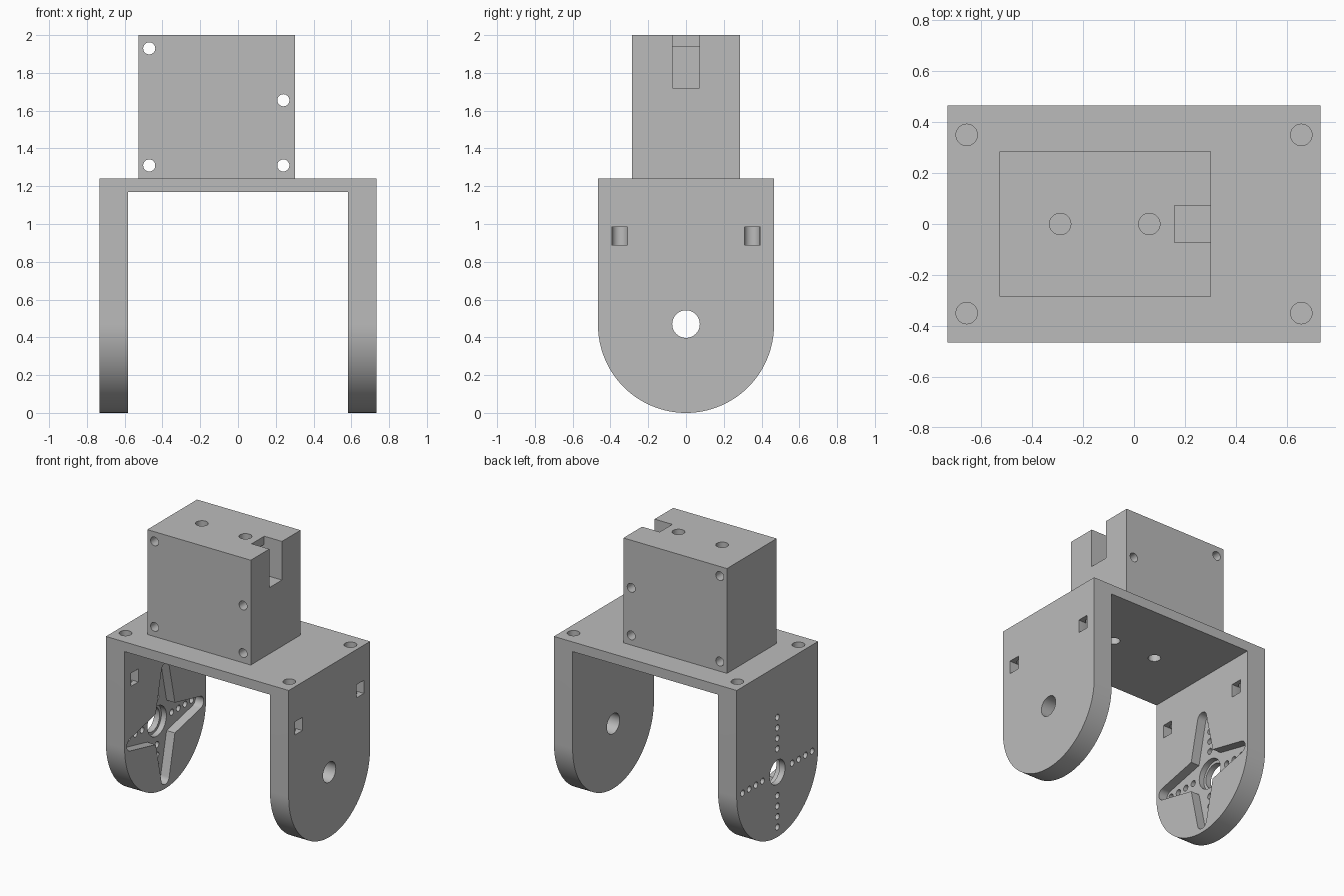
import bpy, bmesh
from math import sin, cos, pi, radians

cube = bpy.data.objects.get("Cube")
if cube:
    bpy.data.objects.remove(cube, do_unlink=True)

grey = bpy.data.materials.new("plain grey")
grey.use_nodes = True
tint = (0.5, 0.5, 0.5, 1)
grey.diffuse_color = tint
grey.node_tree.nodes["Principled BSDF"].inputs["Base Color"].default_value = tint


def rect(u0, u1, v0, v1):
    return [(u0, v0), (u1, v0), (u1, v1), (u0, v1)]


def arc(u, v, r, start, end, steps):
    angles = [start + (end - start) * i / steps for i in range(steps + 1)]
    return [(u + r * cos(a), v + r * sin(a)) for a in angles]


def circle(u, v, r, sides=32):
    return arc(u, v, r, 0, 2 * pi, sides)[:-1]


def prisms(name, axis, items):
    """Extrude each (outline, start, end) along the axis into one object."""
    place = {"x": lambda u, v, t: (t, u, v),
             "y": lambda u, v, t: (u, t, v),
             "z": lambda u, v, t: (u, v, t)}[axis]
    bm = bmesh.new()
    for outline, start, end in items:
        a = [bm.verts.new(place(u, v, start)) for u, v in outline]
        b = [bm.verts.new(place(u, v, end)) for u, v in outline]
        bm.faces.new(a)
        bm.faces.new(b[::-1])
        for i in range(len(a)):
            j = (i + 1) % len(a)
            bm.faces.new((a[j], a[i], b[i], b[j]))
    bmesh.ops.recalc_face_normals(bm, faces=bm.faces)
    mesh = bpy.data.meshes.new(name)
    bm.to_mesh(mesh)
    bm.free()
    mesh.materials.append(grey)
    obj = bpy.data.objects.new(name, mesh)
    bpy.context.collection.objects.link(obj)
    return obj


def cut(target, axis, items):
    cutter = prisms("cutter", axis, items)
    cutter.hide_render = True
    mod = target.modifiers.new("cut", "BOOLEAN")
    mod.operation, mod.solver, mod.object = "DIFFERENCE", "EXACT", cutter
    bpy.context.view_layer.objects.active = target
    bpy.ops.object.modifier_apply(modifier=mod.name)
    bpy.data.objects.remove(cutter, do_unlink=True)


def smooth(obj):
    bpy.ops.object.select_all(action="DESELECT")
    obj.select_set(True)
    bpy.context.view_layer.objects.active = obj
    bpy.ops.object.shade_smooth_by_angle(angle=radians(30))


half_x, inner_x, half_y = 0.733, 0.583, 0.466
deck_low, deck_top, pivot_z = 1.17, 1.24, 0.47

# U-shaped bracket: round-ended side profile with the gap removed
side = arc(0, half_y, half_y, pi, 2 * pi, 64)
side += [(half_y, deck_top), (-half_y, deck_top)]
bracket = prisms("bracket", "x", [(side, -half_x, half_x)])
cut(bracket, "y", [(rect(-inner_x, inner_x, -0.1, deck_low), -0.6, 0.6)])

# Bolt holes at the deck corners and two mounting holes under the body
holes = [(circle(x, y, 0.042), 0.88, 1.3)
         for x in (-0.657, 0.657) for y in (-0.35, 0.35)]
holes += [(circle(x, 0, 0.042), 1.1, 1.3) for x in (-0.175, 0.175)]
cut(bracket, "z", holes)

# Square nut pockets, all opening towards +x
cut(bracket, "x", [(rect(y - 0.043, y + 0.043, 0.89, 0.985), a, b)
                   for y in (-0.352, 0.352)
                   for a, b in ((0.643, 0.76), (-0.672, -0.55))])

# Plain pivot hole in the left leg, larger one in the right leg
cut(bracket, "x", [(circle(0, pivot_z, 0.073, 48), 0.5, 0.8),
                   (circle(0, pivot_z, 0.088, 48), -0.8, -0.5)])

# Four-armed tapered recess inside the right leg
arm = [(0.11, -0.11)] + arc(0.395, 0, 0.045, -1.38, 1.38, 12)
cross = []
for k in range(4):
    c, s = cos(k * pi / 2), sin(k * pi / 2)
    cross += [(u * c - v * s, pivot_z + u * s + v * c) for u, v in arm]
cut(bracket, "x", [(cross, -0.65, -0.55)])
cut(bracket, "x", [(circle(0, pivot_z, 0.108, 48), -0.69, -0.55)])

# Rows of small screw holes along the arms
row = []
for i in range(4):
    d = 0.17 + 0.076 * i
    for u, v in ((d, 0), (-d, 0), (0, d), (0, -d)):
        row.append((circle(u, pivot_z + v, 0.022, 16), -0.8, -0.5))
cut(bracket, "x", row)
smooth(bracket)

# Body block on the deck
body = prisms("body_block", "z", [(rect(-0.528, 0.302, -0.285, 0.285), deck_top, 2)])
cut(body, "y", [(circle(x, z, 0.032), -0.5, 0.5) for x, z in
                ((-0.47, 1.93), (-0.47, 1.31), (0.24, 1.655), (0.24, 1.31))])
cut(body, "z", [(circle(x, 0, 0.042), 1.8, 2.1) for x in (-0.29, 0.06)])

# Cable slot with a passage running under the top
slot = [(0.4, 1.72), (0.4, 2.1), (0.16, 2.1), (0.16, 1.94), (-0.05, 1.94), (-0.05, 1.72)]
cut(body, "y", [(slot, -0.072, 0.072)])
smooth(body)
